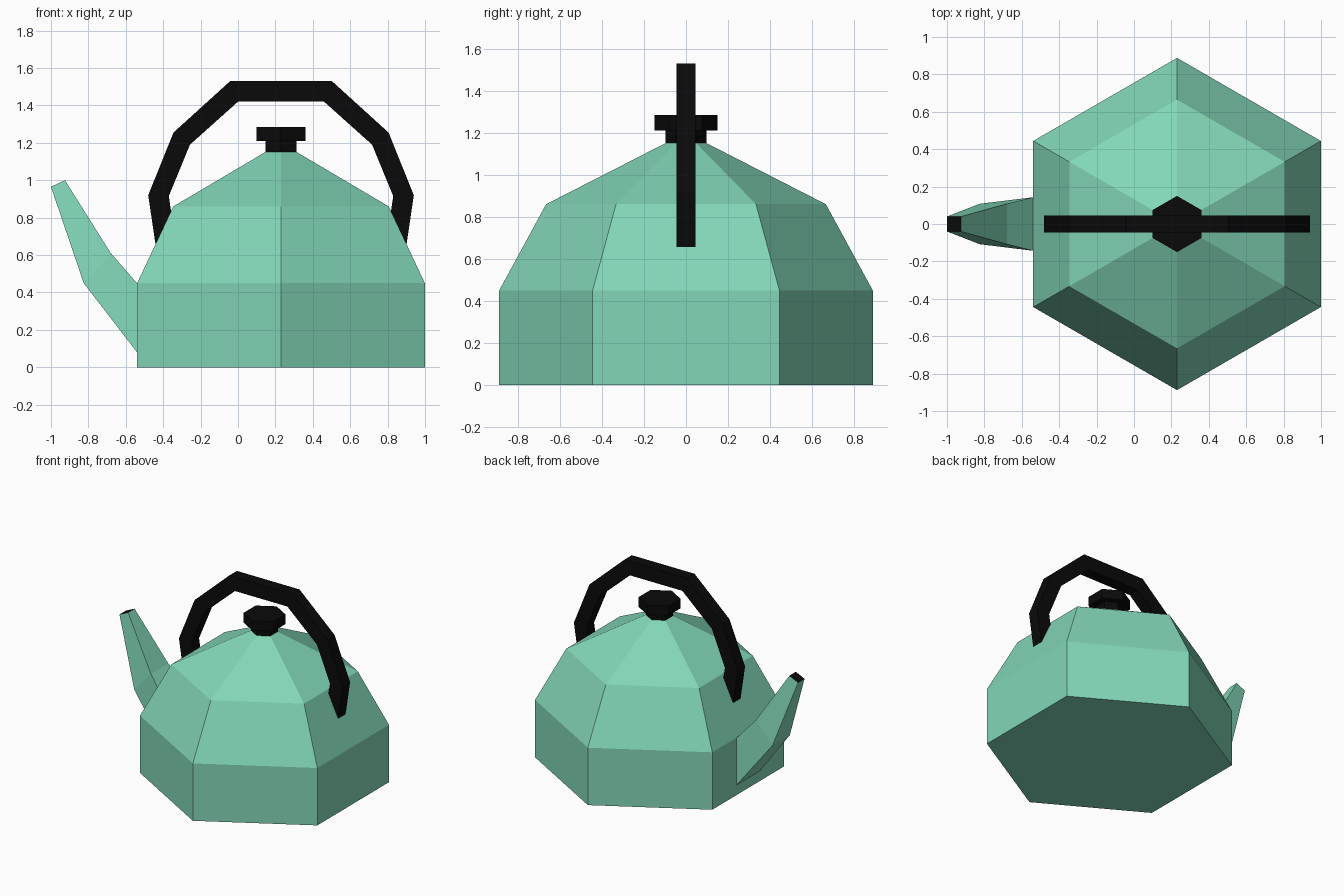
import bpy, bmesh, math

if "Cube" in bpy.data.objects:
    bpy.data.objects.remove(bpy.data.objects["Cube"])

CX = 0.23  # axis of the kettle body


def material(name, rgb):
    m = bpy.data.materials.new(name)
    m.diffuse_color = (*rgb, 1)
    m.use_nodes = True
    m.node_tree.nodes["Principled BSDF"].inputs["Base Color"].default_value = m.diffuse_color
    return m


MINT = material("mint enamel", (0.225, 0.68, 0.475))
BLACK = material("black plastic", (0.003, 0.003, 0.003))


def loft(name, rings, mats, closed=False):
    """Skin a list of equal-length vertex rings, capping the two ends."""
    bm = bmesh.new()
    loops = [[bm.verts.new(p) for p in r] for r in rings]
    n = len(loops[0])
    for a, b in zip(loops, loops[1:]):
        for i in range(n):
            j = (i + 1) % n
            bm.faces.new((a[i], a[j], b[j], b[i]))
    bm.faces.new(loops[0][::-1])
    end = bm.faces.new(loops[-1])
    end.material_index = len(mats) - 1  # last material colours the end cap
    bmesh.ops.recalc_face_normals(bm, faces=bm.faces)
    me = bpy.data.meshes.new(name)
    bm.to_mesh(me)
    bm.free()
    for m in mats:
        me.materials.append(m)
    ob = bpy.data.objects.new(name, me)
    bpy.context.collection.objects.link(ob)
    return ob


def hexagon(r, z):
    return [(CX + r * math.cos(a), r * math.sin(a), z)
            for a in (math.radians(30 + 60 * i) for i in range(6))]


# Hexagonal body and lid knob
loft("body", [hexagon(r, z) for r, z in
              ((0.888, 0), (0.888, 0.45), (0.665, 0.86), (0.098, 1.15))], [MINT])
loft("knob", [hexagon(r, z) for r, z in
              ((0.097, 1.145), (0.097, 1.21), (0.15, 1.21), (0.15, 1.285))], [BLACK])

# Arched handle: left half as (outer, inner) offsets from the axis, mirrored
half = [((0.67, 0.65), (0.56, 0.65)), ((0.71, 0.92), (0.60, 0.915)),
        ((0.575, 1.255), (0.487, 1.19)), ((0.272, 1.53), (0.23, 1.42))]
path = [(-1, s) for s in half] + [(1, s) for s in half[::-1]]
W = 0.046
loft("handle", [[(CX + k * o[0], -W, o[1]), (CX + k * o[0], W, o[1]),
                 (CX + k * i[0], W, i[1]), (CX + k * i[0], -W, i[1])]
                for k, (o, i) in path], [BLACK])

# Tapered spout with a dark opening: lower point, upper point, half width
spout = [((-0.54, 0.08), (-0.54, 0.45), 0.143),
         ((-0.825, 0.45), (-0.68, 0.61), 0.108),
         ((-1.0, 0.965), (-0.925, 1.0), 0.04)]
loft("spout", [[(l[0], -w, l[1]), (l[0], w, l[1]), (u[0], w, u[1]), (u[0], -w, u[1])]
               for l, u, w in spout], [MINT, BLACK])
